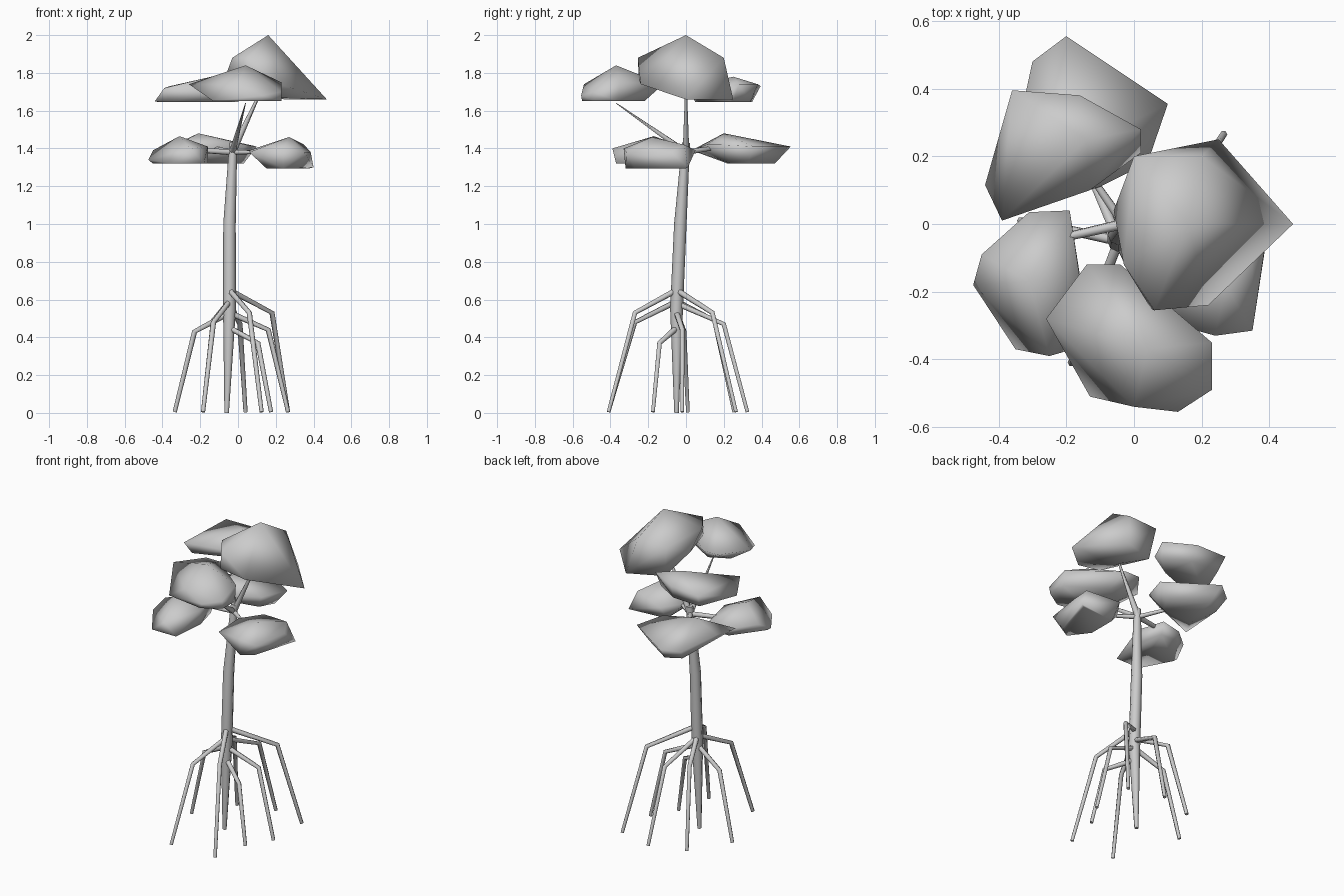
import bpy
import bmesh
import math
from mathutils import Vector

cube = bpy.data.objects.get("Cube")
if cube:
    bpy.data.objects.remove(cube, do_unlink=True)

# One plain grey for the whole tree
grey = bpy.data.materials.new("plain_grey")
grey.use_nodes = True
colour = (0.6, 0.6, 0.6, 1)
grey.diffuse_color = colour
grey.node_tree.nodes["Principled BSDF"].inputs["Base Color"].default_value = colour


def finish(bm, name, angle):
    """Turn a bmesh into a smooth shaded object, creased above the angle."""
    bmesh.ops.recalc_face_normals(bm, faces=bm.faces)
    mesh = bpy.data.meshes.new(name)
    bm.to_mesh(mesh)
    bm.free()
    mesh.materials.append(grey)
    obj = bpy.data.objects.new(name, mesh)
    bpy.context.collection.objects.link(obj)
    bpy.ops.object.select_all(action="DESELECT")
    obj.select_set(True)
    bpy.context.view_layer.objects.active = obj
    bpy.ops.object.shade_smooth_by_angle(angle=math.radians(angle))


def tube(name, path, radii, sides):
    """Sweep a polygon along a path, with one radius per point."""
    bm = bmesh.new()
    path = [Vector(p) for p in path]
    rings = []
    for i, (point, radius) in enumerate(zip(path, radii)):
        before = path[max(i - 1, 0)]
        after = path[min(i + 1, len(path) - 1)]
        turn = Vector((0, 0, 1)).rotation_difference(after - before)
        ring = []
        for s in range(sides):
            a = math.tau * s / sides
            offset = Vector((math.cos(a), math.sin(a), 0)) * radius
            ring.append(bm.verts.new(point + turn @ offset))
        rings.append(ring)
    for low, high in zip(rings, rings[1:]):
        for s in range(sides):
            t = (s + 1) % sides
            bm.faces.new((low[s], low[t], high[t], high[s]))
    bm.faces.new(rings[0])
    bm.faces.new(rings[-1])
    finish(bm, name, 70)


def clump(name, peak, rim, base, under):
    """Soft leaf dome: a peak, an uneven rim and a narrower flat underside."""
    bm = bmesh.new()
    for p in [peak] + rim + [(x, y, base) for x, y in under]:
        bm.verts.new(p)
    result = bmesh.ops.convex_hull(bm, input=bm.verts)
    loose = set(result["geom_interior"]) | set(result["geom_unused"])
    bmesh.ops.delete(bm, geom=[g for g in loose if isinstance(g, bmesh.types.BMVert)],
                     context="VERTS")
    finish(bm, name, 180)


# Trunk, narrowing to a spike at the ground
tube("trunk",
     [(-.06, -.05, 0), (-.045, -.05, .55), (-.045, -.03, 1), (-.025, 0, 1.43)],
     [.012, .034, .033, .021], 8)

# Stilt roots: foot, knee, and height where each joins the trunk
roots = {
    "root_back_left": ((.265, .265), (.18, .14, .53), .65),
    "root_front_left": ((.125, -.41), (.06, -.27, .53), .65),
    "root_front_right": ((-.185, -.41), (-.13, -.27, .48), .59),
    "root_back_right": ((-.185, .255), (-.13, .15, .49), .59),
    "root_left": ((.265, -.02), (.16, -.02, .44), .53),
    "root_right": ((-.335, .01), (-.23, -.01, .43), .53),
    "root_back": ((.04, .325), (.01, .2, .47), .58),
    "root_low_front": ((.175, -.175), (.105, -.14, .37), .45),
}
for name, (foot, knee, join) in roots.items():
    tube(name, [(*foot, .005), knee, (-.045, -.05, join)], [.011, .014, .016], 6)

# Branches running from the trunk top into the clumps
fork = (-.03, 0, 1.38)
branches = {
    "branch_upper_left": ((.12, 0, 1.7), .02, .006),
    "branch_upper_front": ((.04, -.37, 1.64), .018, .002),
    "branch_lower_back": ((-.12, .13, 1.4), .015, .011),
    "branch_lower_right": ((-.21, -.04, 1.39), .016, .013),
    "branch_lower_left": ((.1, -.09, 1.38), .015, .01),
}
for name, (tip, thick, thin) in branches.items():
    tube(name, [fork, tip], [thick, thin], 6)

# Upper leaf clumps
clump("leaves_upper_left", (.16, 0, 2),
      [(0, .2, 1.87), (.25, .25, 1.66), (.47, 0, 1.66), (.22, -.24, 1.74),
       (.06, -.255, 1.88), (.05, -.25, 1.77), (-.03, -.12, 1.88), (-.06, .04, 1.8),
       (.2, .2, 1.88)],
      1.67, [(.2, .23), (.03, .17), (.12, .03)])
clump("leaves_upper_front", (.04, -.37, 1.84),
      [(-.26, -.28, 1.74), (-.14, -.12, 1.74), (-.04, -.12, 1.74), (.23, -.35, 1.75),
       (.23, -.49, 1.7), (.13, -.555, 1.68), (0, -.54, 1.74)],
      1.65, [(-.13, -.51), (.12, -.55), (.23, -.48), (.23, -.36), (0, -.22), (-.12, -.28)])
clump("leaves_upper_right", (-.14, .25, 1.78),
      [(-.36, .395, 1.73), (-.16, .38, 1.74), (.02, .28, 1.74), (.02, .21, 1.67),
       (-.13, .1, 1.7), (-.39, .01, 1.72), (-.44, .115, 1.65)],
      1.645, [(-.42, .12), (-.34, .35), (-.15, .34), (0, .25), (-.12, .14), (-.36, .05)])

# Lower leaf clumps
clump("leaves_lower_back", (-.21, .2, 1.48),
      [(-.2, .555, 1.41), (.1, .355, 1.41), (.04, .18, 1.42), (-.1, .11, 1.42),
       (-.37, .03, 1.39), (-.36, .2, 1.41), (-.3, .48, 1.39)],
      1.32, [(-.18, .47), (-.27, .42), (.03, .33), (-.02, .24), (-.24, .22)])
clump("leaves_lower_right", (-.31, -.17, 1.465),
      [(-.475, -.18, 1.34), (-.45, -.09, 1.39), (-.31, .035, 1.37), (-.19, .04, 1.39),
       (-.16, -.16, 1.41), (-.25, -.39, 1.4)],
      1.32, [(-.45, -.18), (-.31, .01), (-.2, .01), (-.16, -.15), (-.18, -.37), (-.35, -.37)])
clump("leaves_lower_left", (.27, -.18, 1.46),
      [(.35, -.315, 1.38), (.24, -.33, 1.4), (.06, -.28, 1.38), (.06, -.08, 1.39),
       (.15, .05, 1.39), (.4, .01, 1.3), (.35, -.01, 1.42), (.385, -.08, 1.38)],
      1.295, [(.24, -.32), (.31, -.27), (.15, -.2), (.15, -.02), (.38, 0)])
